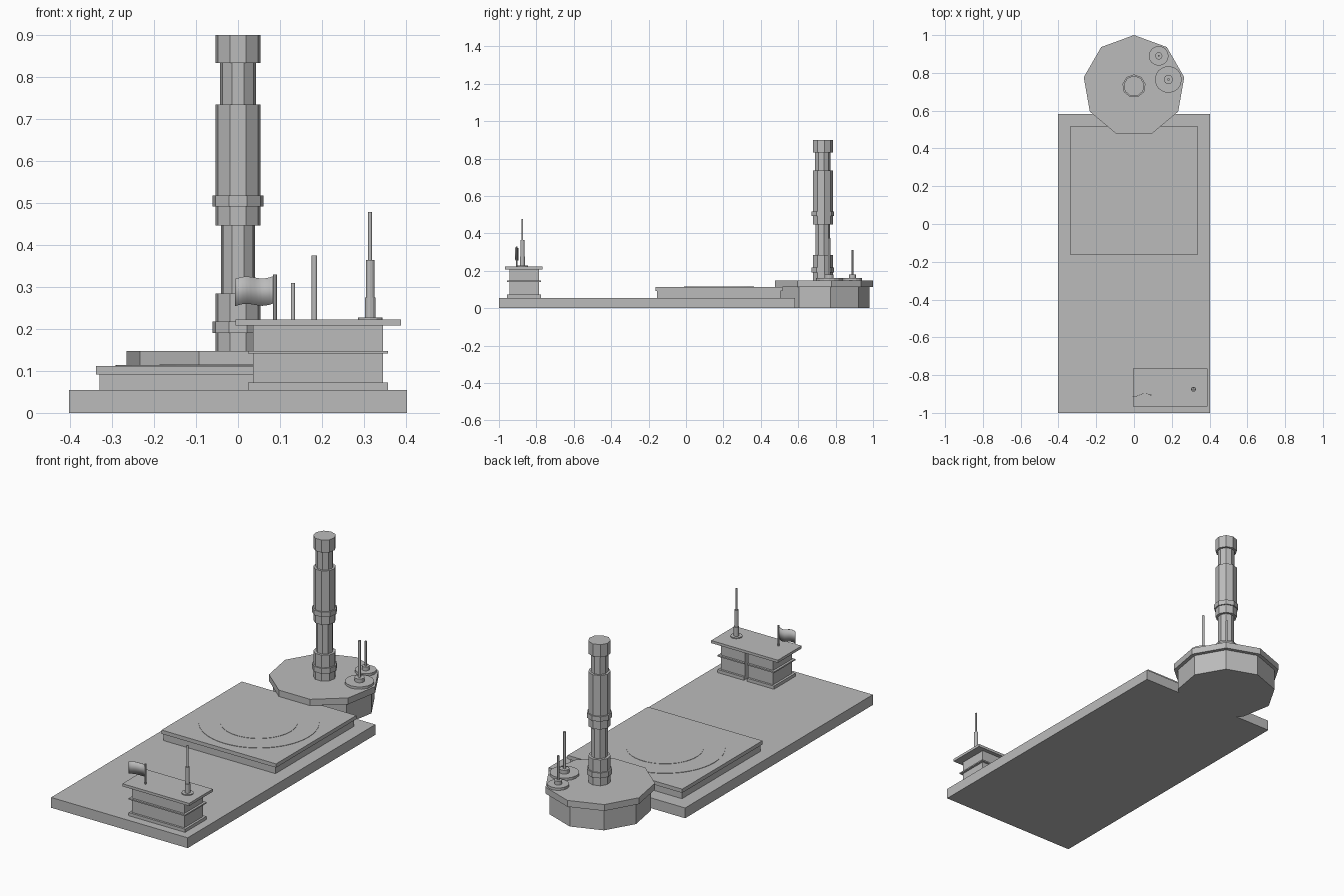
import bpy, bmesh
from math import sin, cos, pi, radians

if "Cube" in bpy.data.objects:
    bpy.data.objects.remove(bpy.data.objects["Cube"])

grey = bpy.data.materials.new("plain grey")
grey.use_nodes = True
COLOUR = (0.5, 0.5, 0.5, 1)
grey.diffuse_color = COLOUR
grey.node_tree.nodes["Principled BSDF"].inputs["Base Color"].default_value = COLOUR


def finish(name, bm):
    bmesh.ops.recalc_face_normals(bm, faces=bm.faces)
    mesh = bpy.data.meshes.new(name)
    bm.to_mesh(mesh)
    bm.free()
    mesh.materials.append(grey)
    obj = bpy.data.objects.new(name, mesh)
    bpy.context.collection.objects.link(obj)
    return obj


def box(name, x, y, z):
    """Box from (min, max) ranges."""
    bm = bmesh.new()
    bmesh.ops.create_cube(bm, size=1)
    for v in bm.verts:
        for i, (lo, hi) in enumerate((x, y, z)):
            v.co[i] = hi if v.co[i] > 0 else lo
    return finish(name, bm)


def turned(name, cx, cy, profile, sides):
    """Stack of rings (radius, z), closed at both ends, one corner facing the back."""
    bm = bmesh.new()
    rings = [[bm.verts.new((cx + r * sin(2 * pi * i / sides),
                            cy + r * cos(2 * pi * i / sides), z))
              for i in range(sides)] for r, z in profile]
    for a, b in zip(rings, rings[1:]):
        for i in range(sides):
            j = (i + 1) % sides
            bm.faces.new((a[i], a[j], b[j], b[i]))
    bm.faces.new(rings[0])
    bm.faces.new(rings[-1])
    return finish(name, bm)


def steps(*sections):
    """Turn (radius, bottom, top) sections into a stepped profile."""
    return [p for r, lo, hi in sections for p in ((r, lo), (r, hi))]


# Ground slab and raised landing platform
box("ground_slab", (-.403, .403), (-1, .583), (0, .055))
box("platform_body", (-.33, .33), (-.155, .505), (.055, .092))
box("platform_deck", (-.338, .338), (-.162, .515), (.092, .112))
turned("pad_disc", 0, .177, steps((.292, .111, .114)), 48)
turned("pad_centre", 0, .177, steps((.187, .113, .1155)), 48)

# Nine-sided tower base with overhanging rim
TOWER = (0, .73)
turned("tower_base", *TOWER, steps((.25, 0, .113), (.27, .113, .147)), 9)

# Stepped tower
turned("tower", *TOWER, steps(
    (.055, .147, .19), (.062, .19, .218), (.055, .218, .285),
    (.041, .285, .447), (.055, .447, .492), (.062, .492, .518),
    (.055, .518, .735), (.043, .735, .833), (.055, .833, .9)), 9)

# Two masts on round feet beside the tower
for name, x, y, foot, hub, rod, top in (
        ("outer_mast", .182, .765, .071, .024, .0065, .375),
        ("rear_mast", .131, .89, .052, .019, .005, .31)):
    turned(name, x, y, steps((foot, .147, .16), (hub, .16, .18), (rod, .18, top)), 16)

# Control building: front core, two rear blocks leaving a slot between them
parts = (("west", .036, .184), ("east", .202, .345))
box("building_core", (.036, .345), (-.945, -.81), (.055, .208))
for side, x0, x1 in parts:
    box("building_rear_" + side, (x0, x1), (-.81, -.787), (.055, .208))
for name, z0, z1 in (("plinth", .055, .072), ("ledge", .141, .148)):
    box(name + "_front", (.024, .357), (-.956, -.81), (z0, z1))
    for side, x0, x1 in parts:
        box(name + "_" + side, (.024 if side == "west" else x0, .357 if side == "east" else x1),
            (-.81, -.776), (z0, z1))
box("building_roof", (-.006, .388), (-.967, -.766), (.208, .222))

# Roof antenna
turned("roof_antenna", .315, -.875, steps(
    (.029, .222, .227), (.013, .227, .275), (.0105, .275, .364), (.0048, .364, .478)), 12)

# Flag pole and waving flag
turned("flag_pole", .088, -.905, steps((.005, .222, .33)), 8)
bm = bmesh.new()
N = 10
pairs = []
for i in range(N + 1):
    t = i / N
    x = .085 - .092 * t
    y = -.905 + .008 * sin(radians(300) * t)
    drop = .007 * t + .004 * sin(2 * pi * t)
    pairs.append([bm.verts.new((x, y, z - drop)) for z in (.261, .326)])
for a, b in zip(pairs, pairs[1:]):
    bm.faces.new((a[0], b[0], b[1], a[1]))
flag = finish("flag", bm)
for poly in flag.data.polygons:
    poly.use_smooth = True
thick = flag.modifiers.new("thickness", "SOLIDIFY")
thick.thickness = .002
thick.offset = 0
